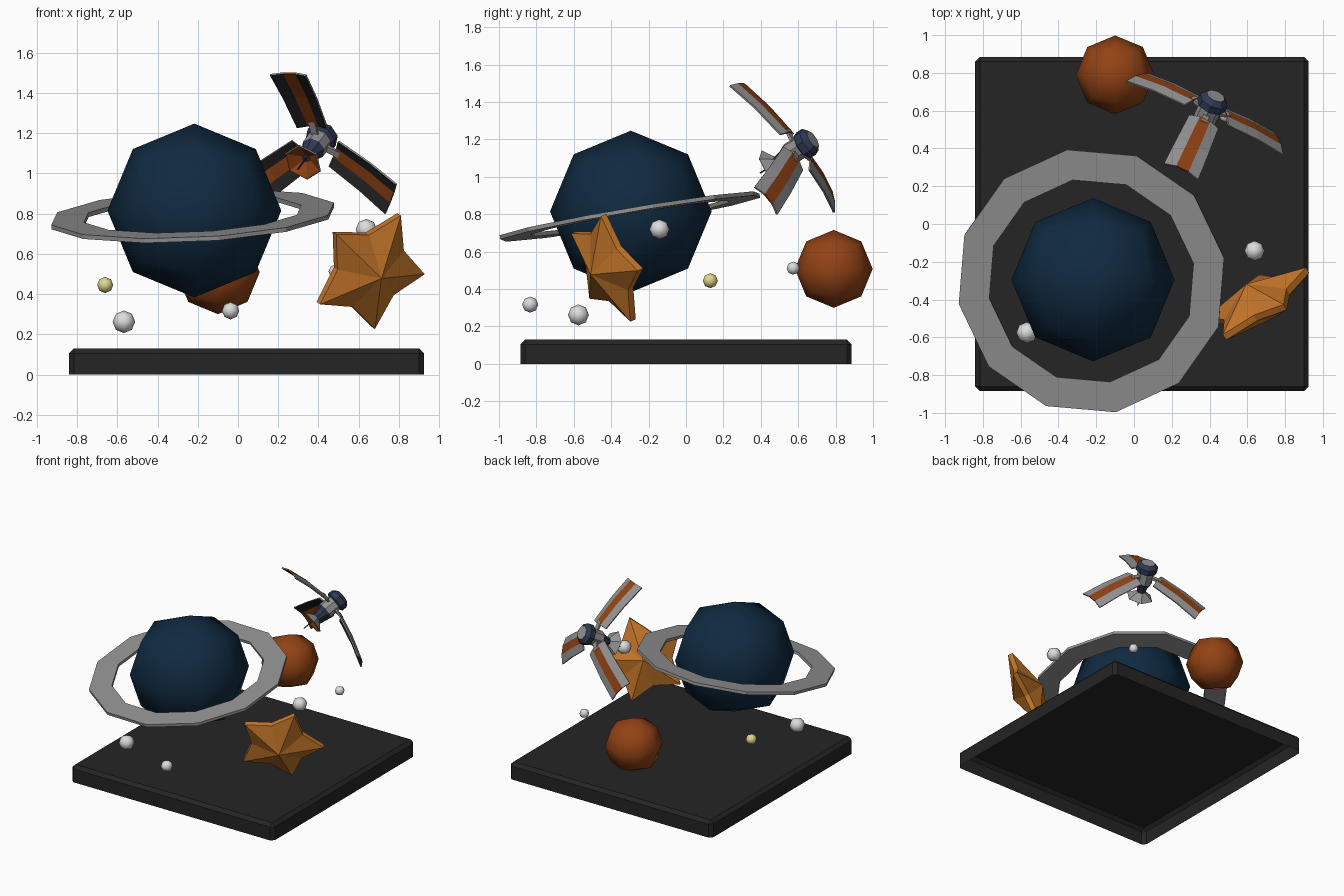
import bpy, bmesh
from math import sin, cos, pi, radians
from mathutils import Matrix, Vector

cube = bpy.data.objects.get("Cube")
if cube:
    bpy.data.objects.remove(cube, do_unlink=True)


def material(name, r, g, b):
    m = bpy.data.materials.new(name)
    m.use_nodes = True
    m.diffuse_color = (r, g, b, 1)
    m.node_tree.nodes["Principled BSDF"].inputs["Base Color"].default_value = (r, g, b, 1)
    return m


charcoal = material("charcoal", .018, .018, .018)
deep_blue = material("deep_blue", .005, .023, .052)
rust = material("rust_orange", .29, .055, .007)
amber = material("amber", .54, .175, .022)
grey = material("grey", .29, .29, .29)
white = material("white", .72, .72, .72)
pale_yellow = material("pale_yellow", .74, .68, .27)
slate = material("slate_blue", .028, .04, .085)


def add_object(name, bm, mats, matrix=Matrix(), smooth=False, fix_normals=True):
    if fix_normals:
        bmesh.ops.recalc_face_normals(bm, faces=bm.faces)
    mesh = bpy.data.meshes.new(name)
    for f in bm.faces:
        f.smooth = smooth
    bm.to_mesh(mesh)
    bm.free()
    for m in mats:
        mesh.materials.append(m)
    ob = bpy.data.objects.new(name, mesh)
    ob.matrix_world = matrix
    bpy.context.collection.objects.link(ob)
    return ob


def frame(origin, x_hint, z_axis):
    """Matrix whose z follows z_axis and whose x leans to x_hint."""
    z = Vector(z_axis).normalized()
    x = Vector(x_hint)
    x = (x - z * x.dot(z)).normalized()
    m = Matrix((x, z.cross(x), z)).transposed().to_4x4()
    m.translation = origin
    return m


def ball(name, centre, radius, mat):
    bm = bmesh.new()
    bmesh.ops.create_cube(bm, size=2)
    bmesh.ops.subdivide_edges(bm, edges=bm.edges[:], cuts=1, use_grid_fill=True)
    for v in bm.verts:
        v.co = v.co.normalized() * radius
    return add_object(name, bm, [mat], Matrix.Translation(centre), smooth=True)


def lathe(name, profile, bands, sides, mats, matrix, closed=False):
    """Turn (radius, height) points; bands gives the material of each strip."""
    bm = bmesh.new()
    rings = [[bm.verts.new((r * cos(2 * pi * i / sides), r * sin(2 * pi * i / sides), z))
              for i in range(sides)] for r, z in profile]
    for k, band in enumerate(bands):
        a, b = rings[k], rings[(k + 1) % len(rings)]
        for i in range(sides):
            j = (i + 1) % sides
            bm.faces.new((a[i], a[j], b[j], b[i])).material_index = band
    if not closed:
        bm.faces.new(rings[0]).material_index = bands[0]
        bm.faces.new(rings[-1]).material_index = bands[-1]
    return add_object(name, bm, mats, matrix)


# Base: bevelled tray, open underneath
bm = bmesh.new()
bmesh.ops.create_cube(bm, size=1, matrix=Matrix.Translation((.042, 0, .065))
                      @ Matrix.Diagonal((1.765, 1.77, .13, 1)))
bmesh.ops.delete(bm, geom=[f for f in bm.faces if f.normal.z < -.5], context='FACES_ONLY')
edges = [e for e in bm.edges if max(v.co.z for v in e.verts) > .1]
bmesh.ops.bevel(bm, geom=edges, offset=.025, segments=1, affect='EDGES')
add_object("base", bm, [charcoal])

# Planets and little stars
ball("large_planet", (-.217, -.295, .815), .432, deep_blue)
ball("small_planet", (-.1, .79, .508), .208, rust)
for name, centre, radius, mat in (
        ("yellow_star", (-.66, .13, .445), .04, pale_yellow),
        ("white_star_1", (-.567, -.575, .262), .056, white),
        ("white_star_2", (-.037, -.833, .317), .043, white),
        ("white_star_3", (.638, -.142, .72), .053, white),
        ("white_star_4", (.485, .573, .512), .035, white)):
    ball(name, centre, radius, mat)

# Tilted planet ring
tilt = frame((-.225, -.3, .788), (cos(radians(10.5)), sin(radians(10.5)), 0), (-.05, -.169, 1))
lathe("planet_ring", [(.55, -.011), (.715, -.011), (.715, .011), (.55, .011)],
      [0] * 4, 12, [grey], tilt, closed=True)

# Five-pointed faceted star
bm = bmesh.new()
sides = []
for s in (1, -1):
    apex = bm.verts.new((0, 0, s * .12))
    rim = []
    for i in range(10):
        r, a = (.2 if i % 2 else .315), i * pi / 5
        rim.append(bm.verts.new((r * cos(a), r * sin(a), s * .018)))
    for i in range(10):
        bm.faces.new((apex, rim[i], rim[(i + 1) % 10]))
    sides.append(rim)
for i in range(10):
    j = (i + 1) % 10
    bm.faces.new((sides[0][i], sides[0][j], sides[1][j], sides[1][i]))
add_object("big_star", bm, [amber],
           frame((.654, -.414, .518), (.146, -.026, .277), (.495, -.802, -.337)))

# Satellite, built along its own axis
sat = frame((.35, .505, 1.09), (-.095, -.215, .405), (.375, .78, .5))
lathe("satellite_body",
      [(.03, -.03), (.045, .03), (.062, .06), (.062, .145), (.08, .155), (.08, .195), (.052, .222), (.02, .222)],
      [1, 1, 0, 1, 1, 1, 0], 8, [grey, slate], sat)
lathe("satellite_dish", [(.025, -.015), (.1, -.07), (.094, -.074), (.015, -.026)],
      [0, 0, 1], 6, [grey, rust], sat)
lathe("satellite_antenna", [(.005, -.025), (.004, -.14)], [0], 6, [charcoal], sat)

for n in range(3):
    turned = sat @ Matrix.Rotation(n * 2 * pi / 3, 4, 'Z')
    # Panel: three strips with the outer two folded forward
    bm = bmesh.new()
    rows = [[bm.verts.new((r, w * half, z - (.018 if abs(w) == 1 else 0)))
             for w in (-1, -.36, .36, 1)]
            for r, z, half in ((.1, .125, .085), (.3, .07, .094), (.472, .005, .1))]
    for a, b in zip(rows, rows[1:]):
        for k in range(3):
            bm.faces.new((a[k], b[k], b[k + 1], a[k + 1])).material_index = k % 2
    panel = add_object(f"solar_panel_{n + 1}", bm, [grey, rust, charcoal, rust],
                       turned, fix_normals=False)
    shell = panel.modifiers.new("thickness", 'SOLIDIFY')
    shell.thickness = .01
    shell.material_offset = 2
    # Arm holding the panel
    bm = bmesh.new()
    bmesh.ops.create_cube(bm, size=1, matrix=Matrix.Translation((.085, 0, .115))
                          @ Matrix.Diagonal((.08, .035, .016, 1)))
    add_object(f"panel_arm_{n + 1}", bm, [grey], turned)
